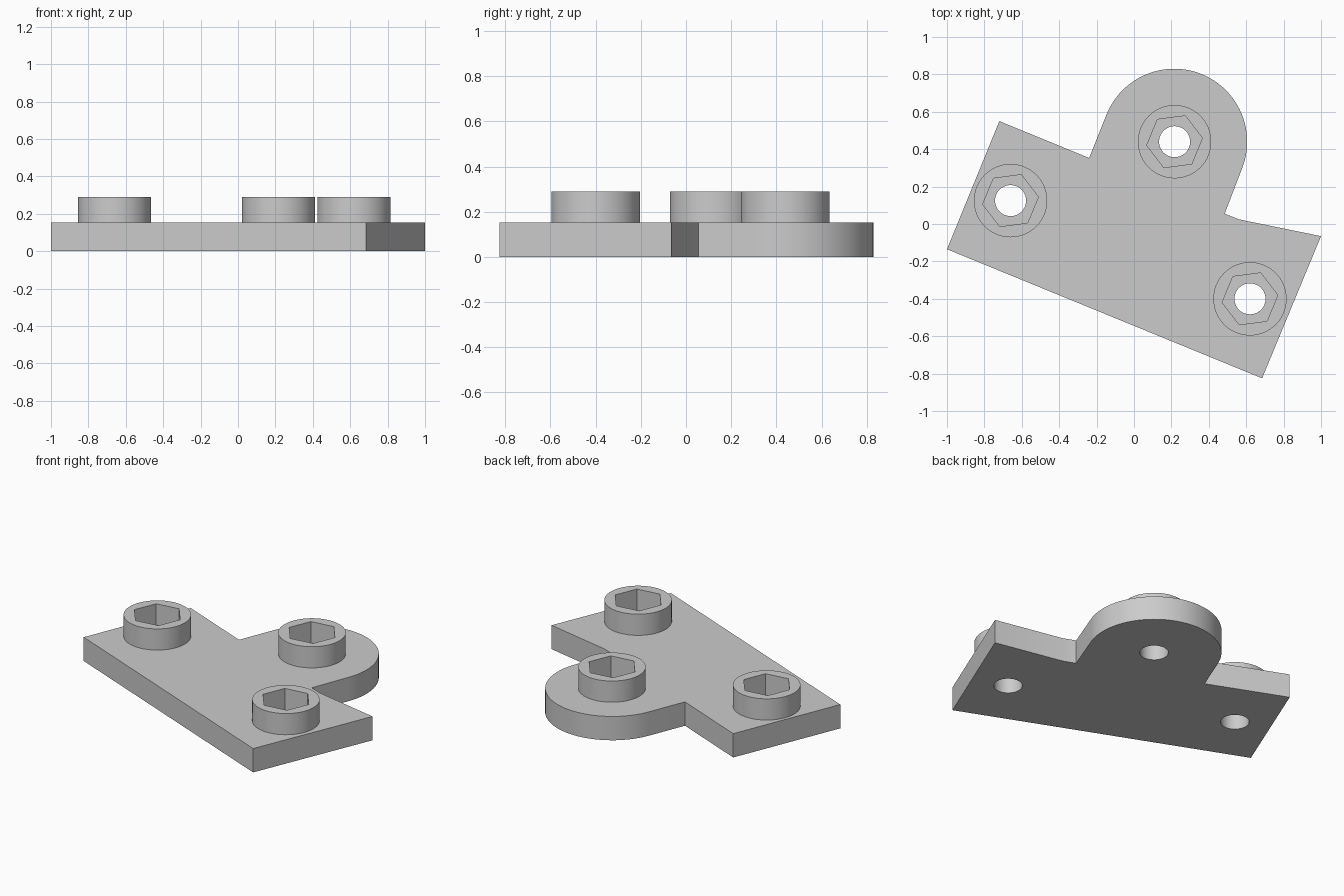
import bpy
import bmesh
from math import cos, sin, radians
from mathutils import Vector

if "Cube" in bpy.data.objects:
    bpy.data.objects.remove(bpy.data.objects["Cube"], do_unlink=True)

PLATE_TOP, BOSS_TOP = 0.153, 0.289
BOSS_R, HEX_R, HOLE_R = 0.196, 0.15, 0.083
TILT = radians(-22.3)
LUG_CENTRE, LUG_R = Vector((0.215, 0.44)), 0.39
CENTRES = {"left": (0.62, -0.40), "back": (0.217, 0.44), "right": (-0.66, 0.125)}

grey = bpy.data.materials.new("light grey")
grey.use_nodes = True
colour = (0.6, 0.6, 0.6, 1)
grey.diffuse_color = colour
grey.node_tree.nodes["Principled BSDF"].inputs["Base Color"].default_value = colour


def prism(name, outline, bottom, top):
    """Extrude a flat outline between two heights."""
    bm = bmesh.new()
    base = bm.faces.new([bm.verts.new((x, y, bottom)) for x, y in outline])
    raised = bmesh.ops.extrude_face_region(bm, geom=[base])["geom"]
    verts = [g for g in raised if isinstance(g, bmesh.types.BMVert)]
    bmesh.ops.translate(bm, verts=verts, vec=(0, 0, top - bottom))
    bmesh.ops.recalc_face_normals(bm, faces=bm.faces)
    mesh = bpy.data.meshes.new(name)
    bm.to_mesh(mesh)
    bm.free()
    mesh.materials.append(grey)
    obj = bpy.data.objects.new(name, mesh)
    bpy.context.collection.objects.link(obj)
    return obj


def arc(centre, radius, start, sweep, steps):
    angles = [start + sweep * i / steps for i in range(steps + 1)]
    return [(centre[0] + radius * cos(a), centre[1] + radius * sin(a)) for a in angles]


def polygon(centre, radius, sides, start=0):
    return arc(centre, radius, start, radians(360), sides)[:-1]


def activate(obj):
    bpy.ops.object.select_all(action='DESELECT')
    obj.select_set(True)
    bpy.context.view_layer.objects.active = obj


def cut(obj, cutter):
    """Subtract a cutter and discard it."""
    cutter.hide_render = True
    mod = obj.modifiers.new("cut", 'BOOLEAN')
    mod.operation, mod.solver, mod.object = 'DIFFERENCE', 'EXACT', cutter
    activate(obj)
    bpy.ops.object.modifier_apply(modifier=mod.name)
    bpy.data.objects.remove(cutter, do_unlink=True)


def smooth(obj):
    activate(obj)
    bpy.ops.object.shade_smooth_by_angle(angle=radians(30))


# Mounting plate: tilted base with a rounded lug at the back
outline = [(-1, -0.135), (0.685, -0.825), (1, -0.065), (0.56, 0.025), (0.485, 0.055)]
outline += arc(LUG_CENTRE, LUG_R, TILT, radians(180), 48)
outline += [(-0.24, 0.353), (-0.72, 0.55)]
plate = prism("mounting_plate", outline, 0, PLATE_TOP)

# Through holes, and round bosses with hexagonal nut pockets
for side, centre in CENTRES.items():
    cut(plate, prism("hole_cutter", polygon(centre, HOLE_R, 40), -0.1, BOSS_TOP))
    boss = prism(side + "_boss", polygon(centre, BOSS_R, 64), PLATE_TOP, BOSS_TOP)
    hexagon = polygon(centre, HEX_R, 6, radians(7.5))
    cut(boss, prism("hex_cutter", hexagon, 0, BOSS_TOP + 0.1))
    smooth(boss)
smooth(plate)
